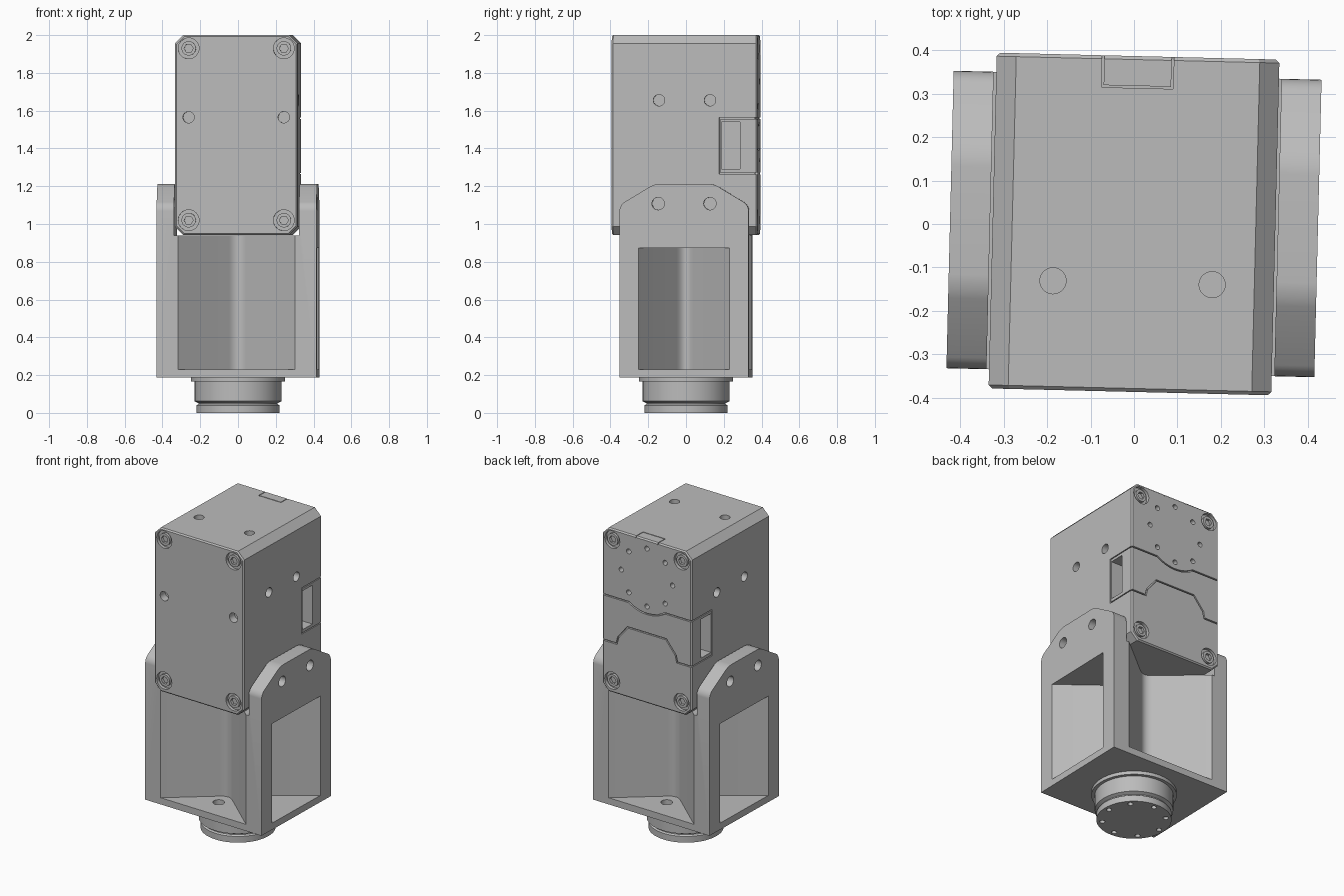
import bpy, bmesh, math
from mathutils import Vector

if "Cube" in bpy.data.objects:
    bpy.data.objects.remove(bpy.data.objects["Cube"])

TURN = math.radians(-1.4)   # whole assembly is turned slightly about z

grey = bpy.data.materials.new("machined grey")
grey.use_nodes = True
colour = (0.5, 0.5, 0.5, 1)
grey.diffuse_color = colour
grey.node_tree.nodes["Principled BSDF"].inputs["Base Color"].default_value = colour


def circle(u, v, r, n=32):
    return [(u + r * math.cos(2 * math.pi * i / n), v + r * math.sin(2 * math.pi * i / n))
            for i in range(n)]


def rect(u0, v0, u1, v1):
    return [(u0, v0), (u1, v0), (u1, v1), (u0, v1)]


def strip(path, w=0.006):
    """Thin band following an open path, used for parting lines."""
    pts = [Vector(p) for p in path]
    left, right = [], []
    for i, p in enumerate(pts):
        a = (p - pts[i - 1]).normalized() if i else (pts[1] - p).normalized()
        b = (pts[i + 1] - p).normalized() if i < len(pts) - 1 else a
        n = Vector((-a.y - b.y, a.x + b.x)).normalized()
        n *= w / 2 / max(0.4, n.dot(Vector((-a.y, a.x))))
        left.append(p + n)
        right.append(p - n)
    return [tuple(p) for p in left + right[::-1]]


def prism(bm, pts, axis, a, b):
    """Extrude a 2D outline along an axis from a to b."""
    place = {"x": lambda u, v, t: (t, u, v), "y": lambda u, v, t: (u, t, v),
             "z": lambda u, v, t: (u, v, t)}[axis]
    lo = [bm.verts.new(place(u, v, a)) for u, v in pts]
    hi = [bm.verts.new(place(u, v, b)) for u, v in pts]
    n = len(pts)
    faces = [bm.faces.new(lo), bm.faces.new(hi)]
    faces += [bm.faces.new((lo[i], lo[(i + 1) % n], hi[(i + 1) % n], hi[i])) for i in range(n)]
    bmesh.ops.recalc_face_normals(bm, faces=faces)


def make(name, bm):
    me = bpy.data.meshes.new(name)
    bm.to_mesh(me)
    bm.free()
    me.materials.append(grey)
    ob = bpy.data.objects.new(name, me)
    bpy.context.scene.collection.objects.link(ob)
    return ob


def select(ob):
    bpy.ops.object.select_all(action="DESELECT")
    ob.select_set(True)
    bpy.context.view_layer.objects.active = ob


def cut(ob, prisms):
    """Subtract a group of prisms from an object."""
    bm = bmesh.new()
    for p in prisms:
        prism(bm, *p)
    tool = make("cutter", bm)
    tool.hide_render = True
    mod = ob.modifiers.new("cut", "BOOLEAN")
    mod.operation, mod.solver, mod.object = "DIFFERENCE", "EXACT", tool
    select(ob)
    bpy.ops.object.modifier_apply(modifier=mod.name)
    bpy.data.objects.remove(tool)


def finish(ob):
    select(ob)
    bpy.ops.object.shade_smooth_by_angle(angle=math.radians(25))
    ob.rotation_euler.z = TURN


# Motor housing: chamfered box with lightly bevelled end faces
W, D, Z0, Z1, C = 0.325, 0.386, 0.942, 2.0, 0.045
outline = [(-W + C, Z0), (W - C, Z0), (W, Z0 + C), (W, Z1 - C),
           (W - C, Z1), (-W + C, Z1), (-W, Z1 - C), (-W, Z0 + C)]
bm = bmesh.new()
prism(bm, outline, "y", -D, D)
rims = [e for e in bm.edges if abs(e.verts[0].co.y - e.verts[1].co.y) < 1e-5]
bmesh.ops.bevel(bm, geom=rims, offset=0.008, segments=1, affect="EDGES")
housing = make("motor_housing", bm)

# Screw seats, threaded holes and output horn holes
SX, SZ, HORN = 0.252, (1.02, 1.93), 1.755
corners = [(s * SX, z) for s in (-1, 1) for z in SZ]
holes = []
for x, z in corners:
    holes += [(circle(x, z, 0.055), "y", s * (D - 0.02), s * 0.5) for s in (-1, 1)]
for s in (-1, 1):
    holes.append((circle(s * SX, 1.565, 0.03), "y", -0.5, -D + 0.05))
    holes.append((circle(s * 0.183, -0.135, 0.03), "z", Z1 - 0.05, 2.1))
    for t in (-1, 1):
        holes.append((circle(t * 0.135, 1.655, 0.03), "x", s * (W - 0.05), s * 0.5))
for i in range(8):
    a = i * math.pi / 4
    holes.append((circle(0.187 * math.cos(a), HORN + 0.187 * math.sin(a), 0.016, 16),
                  "y", D - 0.04, 0.5))
cut(housing, holes)

# Parting lines of the rear covers and the top clip
arc = [(0.235 * math.cos(a), HORN + 0.235 * math.sin(a))
       for a in (math.radians(236 + i * 68 / 12) for i in range(13))]
upper = [(-0.4, 1.56)] + arc + [(0.4, 1.56)]
half = [(0.4, 1.267), (0.22, 1.267), (0.21, 1.31), (0.14, 1.395)]
lower = half + [(-x, z) for x, z in half[::-1]]
cut(housing, [(strip(upper, 0.009), "y", D - 0.012, 0.5), (strip(lower, 0.009), "y", D - 0.012, 0.5)])
clip = [(-0.08, 0.45), (-0.08, 0.315), (0.08, 0.315), (0.08, 0.45)]
cut(housing, [(strip(clip, 0.005), "z", Z1 - 0.012, 2.1)])
side = [(0.45, 1.267), (0.187, 1.267), (0.187, 1.56), (0.45, 1.56)]
cut(housing, [(strip(side), "x", s * (W - 0.01), s * 0.5) for s in (-1, 1)])

# Cable sockets on both sides
cut(housing, [(rect(0.195, 1.29, 0.293, 1.54), "x", s * (W - 0.09), s * 0.5) for s in (-1, 1)])
finish(housing)

# Socket head screws, front and back
bm = bmesh.new()
for x, z in corners:
    for s in (-1, 1):
        prism(bm, circle(x, z, 0.038), "y", s * (D - 0.03), s * (D - 0.003))
screws = make("cover_screws", bm)
cut(screws, [(circle(x, z, 0.024, 6), "y", s * (D - 0.02), s * 0.5)
             for x, z in corners for s in (-1, 1)])
finish(screws)

# Bracket: side profile with two ears, rounded at the top corners
BW, BD, B0 = 0.423, 0.342, 0.187
profile = [(-BD, B0), (BD, B0), (BD, 1.10), (0.155, 1.213), (-0.155, 1.213), (-BD, 1.10)]
bm = bmesh.new()
prism(bm, profile, "x", -BW, BW)
shoulders = [e for e in bm.edges if abs(e.verts[0].co.x - e.verts[1].co.x) > 0.1
             and e.verts[0].co.z > 1]
bmesh.ops.bevel(bm, geom=shoulders, offset=0.03, segments=5, affect="EDGES", profile=0.5)
bracket = make("bracket", bm)


def pocket(half_width, face, tip):
    """Triangular pocket with a rounded inner corner, opening at v = face."""
    slope = (face - tip) / half_width
    a = 0.045
    nose = [(-a * (1 - 2 * t), tip + slope * a * ((1 - t) ** 2 + t * t))
            for t in (i / 8 for i in range(9))]
    out = math.copysign(0.6, face)
    return [(half_width, out), (-half_width, out), (-half_width, face)] + nose + [(half_width, face)]


# Saddle for the housing, then pockets that leave a crossed web
cut(bracket, [(rect(-0.331, -0.5, 0.331, 0.5), "z", 0.938, 1.4)])
cut(bracket, [(pocket(0.31, s * BD, s * 0.08), "z", 0.23, 1.0) for s in (-1, 1)])
cut(bracket, [([(v, u) for u, v in pocket(0.24, s * BW, s * 0.1)], "z", 0.23, 0.872)
              for s in (-1, 1)])
cut(bracket, [(circle(0, s * 0.19, 0.035), "z", 0.195, 0.3) for s in (-1, 1)]
    + [(circle(t * 0.137, 1.108, 0.033), "x", s * 0.3, s * 0.5) for s in (-1, 1) for t in (-1, 1)])
finish(bracket)

# Output neck: turned profile with a groove and flange
turned = [(0, 0), (0.22, 0), (0.22, 0.04), (0.21, 0.047), (0.21, 0.052), (0.23, 0.062),
          (0.23, 0.165), (0.25, 0.165), (0.25, 0.19), (0, 0.19)]
bm = bmesh.new()
verts = [bm.verts.new((r, 0, z)) for r, z in turned]
edges = [bm.edges.new(p) for p in zip(verts, verts[1:])]
bmesh.ops.spin(bm, geom=verts + edges, cent=(0, 0, 0), axis=(0, 0, 1),
               angle=2 * math.pi, steps=64)
bmesh.ops.remove_doubles(bm, verts=bm.verts[:], dist=1e-4)
bmesh.ops.recalc_face_normals(bm, faces=bm.faces[:])
neck = make("output_neck", bm)
cut(neck, [(circle(0.187 * math.cos(i * math.pi / 4), 0.187 * math.sin(i * math.pi / 4), 0.016, 16),
            "z", -0.1, 0.03) for i in range(8)])
finish(neck)
